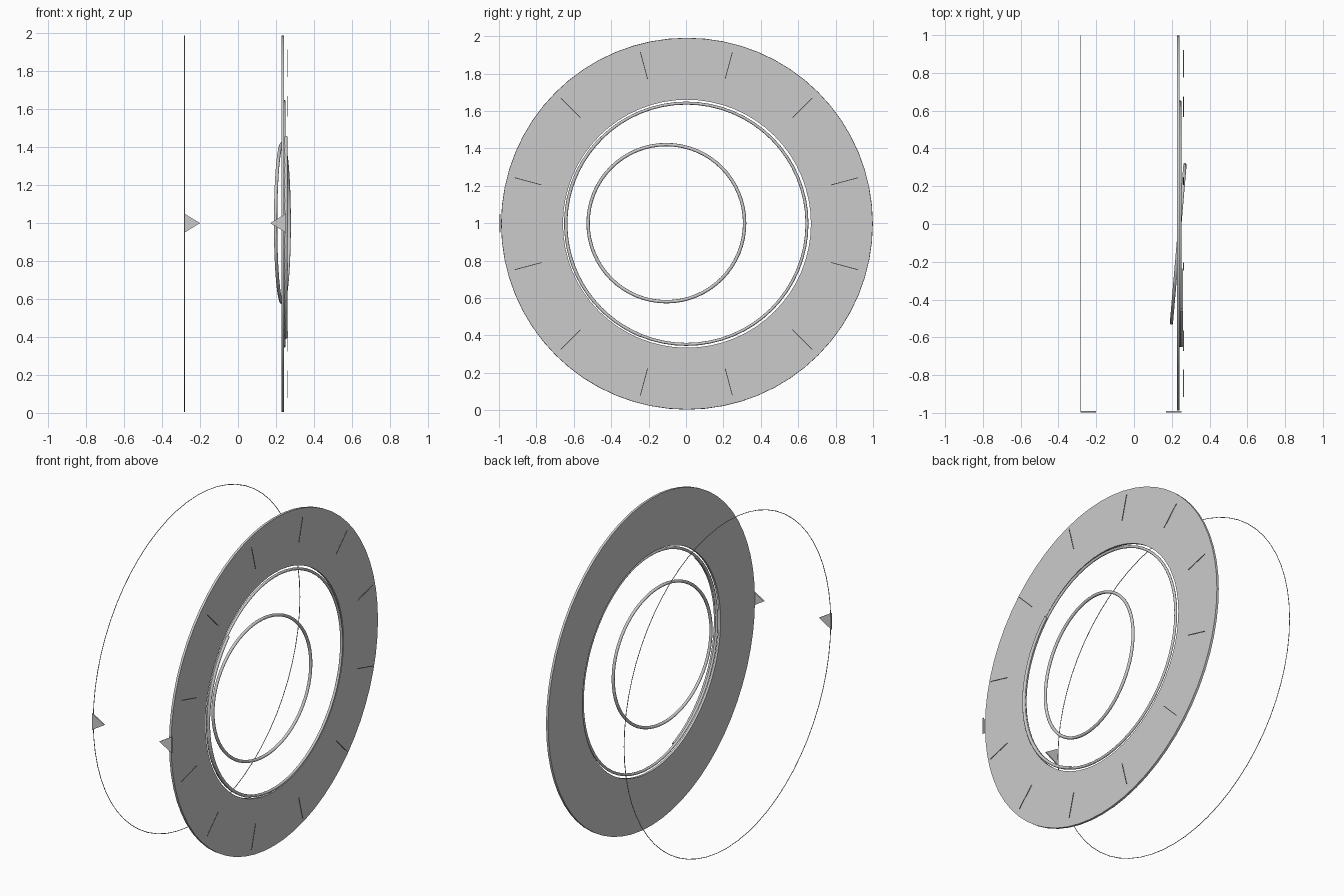
import bpy, bmesh
from math import sin, cos, pi, radians
from mathutils import Vector, Matrix

if "Cube" in bpy.data.objects:
    bpy.data.objects.remove(bpy.data.objects["Cube"])

CY, CZ = 0.005, 0.997   # common dial axis (runs along x)


def make(name, bm, smooth=False):
    bmesh.ops.recalc_face_normals(bm, faces=bm.faces)
    me = bpy.data.meshes.new(name)
    bm.to_mesh(me)
    bm.free()
    ob = bpy.data.objects.new(name, me)
    bpy.context.collection.objects.link(ob)
    if smooth:
        bpy.context.view_layer.objects.active = ob
        ob.select_set(True)
        bpy.ops.object.shade_smooth_by_angle(angle=radians(40))
        ob.select_set(False)
    return ob


def sweep(name, profile, centre, start=0, end=360, steps=64, yaw=0, smooth=True):
    """Sweep a closed (radius, x) profile around the x axis; angles from +y to +z."""
    bm = bmesh.new()
    closed = end - start >= 360
    rot = Matrix.Rotation(radians(yaw), 3, 'Z')
    rings = []
    for i in range(steps if closed else steps + 1):
        a = radians(start + (end - start) * i / steps)
        rings.append([bm.verts.new(rot @ Vector((x, r * cos(a), r * sin(a))) + Vector(centre))
                      for r, x in profile])
    n = len(profile)
    for i in range(steps):
        p, q = rings[i], rings[(i + 1) % len(rings)]
        for j in range(n):
            k = (j + 1) % n
            bm.faces.new((p[j], p[k], q[k], q[j]))
    if not closed:
        bm.faces.new(rings[0])
        bm.faces.new(rings[-1])
    return make(name, bm, smooth)


def tube(major, minor, sides=10):
    return [(major + minor * cos(2 * pi * j / sides), minor * sin(2 * pi * j / sides))
            for j in range(sides)]


# Flat dial ring
sweep("dial_plate", [(0.663, -0.007), (0.993, -0.007), (0.993, 0.007), (0.663, 0.007)],
      (0.235, CY, CZ))

# Hairline hoop on the far side
sweep("hairline_hoop", tube(0.992, 0.002, 6), (-0.282, CY, CZ))

# Rim ring inside the dial and the raised arc over its left side
sweep("inner_rim", tube(0.645, 0.008), (0.243, CY - 0.003, CZ))
sweep("progress_arc", tube(0.645, 0.009), (0.252, CY - 0.003, CZ), 135, 248, 24)

# Small offset ring, turned slightly about the vertical
sweep("tilted_ring", tube(0.42, 0.009), (0.234, -0.105, CZ + 0.003), yaw=-4.9)

# Twelve hour ticks floating in front of the dial
bm = bmesh.new()
for i in range(12):
    m = (Matrix.Translation((0.262, CY - 0.003, CZ))
         @ Matrix.Rotation(radians(15 + 30 * i), 4, 'X')
         @ Matrix.Translation((0, 0.876, 0)) @ Matrix.Diagonal((0.003, 0.15, 0.004, 1)))
    bmesh.ops.create_cube(bm, size=1, matrix=m)
make("ticks", bm)


# Pair of facing pointer triangles at the front edge
def pointer(name, base, tip):
    bm = bmesh.new()
    f = bm.faces.new([bm.verts.new((x, -0.998, z)) for x, z in
                      ((base, CZ - 0.047), (tip, CZ + 0.003), (base, CZ + 0.053))])
    ext = bmesh.ops.extrude_face_region(bm, geom=[f], use_keep_orig=True)
    bmesh.ops.translate(bm, vec=(0, 0.007, 0),
                        verts=[v for v in ext["geom"] if isinstance(v, bmesh.types.BMVert)])
    make(name, bm)


pointer("left_pointer", -0.282, -0.2)
pointer("right_pointer", 0.252, 0.17)
